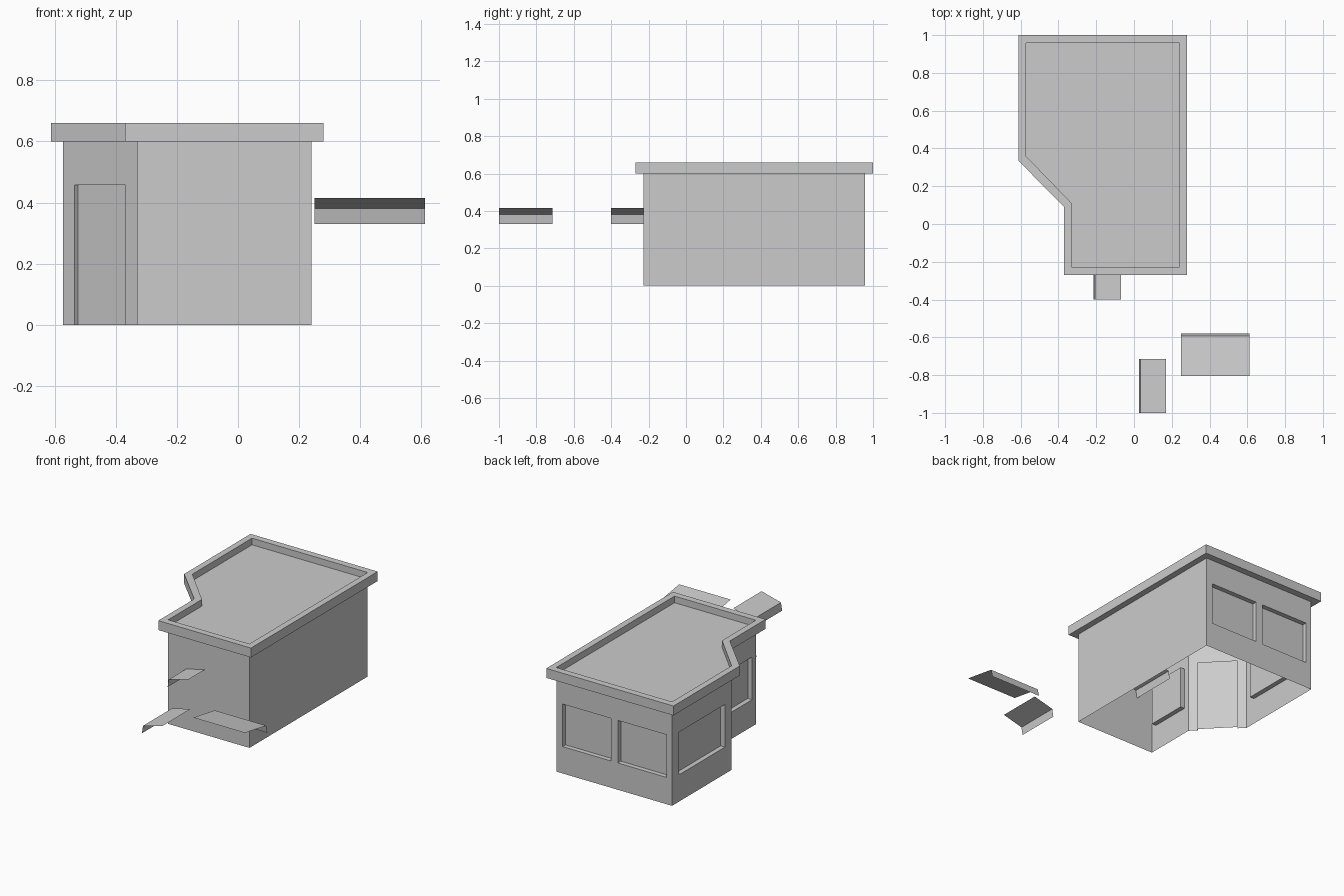
import bpy
from mathutils import Vector

if "Cube" in bpy.data.objects:
    bpy.data.objects.remove(bpy.data.objects["Cube"])

WALL_TOP, CORNICE_TOP, ROOF_Z = 0.60, 0.66, 0.618
# Footprints, counter-clockwise from the angled entrance corner
WALLS = [(-0.572, 0.36), (-0.33, 0.11), (-0.33, -0.228),
         (0.24, -0.228), (0.24, 0.957), (-0.572, 0.957)]
OUTER = [(-0.612, 0.335), (-0.37, 0.09), (-0.37, -0.27),
         (0.28, -0.27), (0.28, 1.0), (-0.612, 1.0)]


def make(name, faces):
    """Build a flat-shaded object from a list of face corner lists."""
    verts, polys = [], []
    for f in faces:
        polys.append(range(len(verts), len(verts) + len(f)))
        verts.extend(f)
    mesh = bpy.data.meshes.new(name)
    mesh.from_pydata(verts, [], [list(p) for p in polys])
    obj = bpy.data.objects.new(name, mesh)
    bpy.context.collection.objects.link(obj)
    return obj


def wall(name, a, b, openings=(), depth=0.03):
    """Wall panel from a to b; each opening is (start, end, sill, head)."""
    a, b = Vector((*a, 0)), Vector((*b, 0))
    length = (b - a).length
    d = (b - a) / length
    inward = Vector((-d.y, d.x, 0))

    def p(s, z, t=0):
        return a + d * s + inward * t + Vector((0, 0, z))

    def panel(s0, s1, z0, z1, t=0):
        return [p(s0, z0, t), p(s1, z0, t), p(s1, z1, t), p(s0, z1, t)]

    faces, s = [], 0
    for s0, s1, z0, z1 in openings:
        faces.append(panel(s, s0, 0, WALL_TOP))
        faces.append(panel(s0, s1, z1, WALL_TOP))
        if z0 > 0:
            faces.append(panel(s0, s1, 0, z0))
        # recessed pane and its reveals
        front, back = panel(s0, s1, z0, z1), panel(s0, s1, z0, z1, depth)
        faces.append(back)
        for i in range(4):
            if i == 0 and z0 == 0:
                continue
            j = (i + 1) % 4
            faces.append([front[i], front[j], back[j], back[i]])
        s = s1
    faces.append(panel(s, length, 0, WALL_TOP))
    return make(name, faces)


# Walls with their door and window recesses
SILL, HEAD = 0.17, 0.44
wall("entrance_wall", WALLS[0], WALLS[1], [(0.054, 0.292, 0, 0.457)], 0.015)
wall("left_front_wall", WALLS[1], WALLS[2], [(0.036, 0.301, SILL, HEAD)])
wall("front_wall", WALLS[2], WALLS[3])
wall("right_wall", WALLS[3], WALLS[4])
wall("back_wall", WALLS[4], WALLS[5],
     [(0.045, 0.385, SILL, HEAD), (0.432, 0.772, SILL, HEAD)])
wall("left_back_wall", WALLS[5], WALLS[0], [(0.07, 0.53, SILL, HEAD)])


# Overhanging cornice and parapet
def at(loop, z):
    return [Vector((x, y, z)) for x, y in loop]


rings = [at(WALLS, ROOF_Z), at(WALLS, WALL_TOP), at(OUTER, WALL_TOP),
         at(OUTER, CORNICE_TOP), at(WALLS, CORNICE_TOP), at(WALLS, ROOF_Z)]
cornice = []
for lo, hi in zip(rings[1:], rings[2:]):
    for i in range(6):
        j = (i + 1) % 6
        cornice.append([lo[i], lo[j], hi[j], hi[i]])
make("cornice", cornice)

# Sunken flat roof
make("roof", [at(WALLS, ROOF_Z)])


# Thin awnings: sloping sheet with a hanging lip
def awning(name, high, fold, lip, start, end, along_y):
    profile = [(high, 0.415), (fold, 0.38), (lip, 0.33)]

    def pt(o, z, s):
        return Vector((o, s, z)) if along_y else Vector((s, o, z))

    make(name, [[pt(*u, start), pt(*u, end), pt(*v, end), pt(*v, start)][::-1]
                for u, v in zip(profile, profile[1:])])


awning("left_front_awning", 0.17, 0.034, 0.026, -1.0, -0.715, True)
awning("left_back_awning", -0.07, -0.206, -0.214, -0.40, 0.075, True)
awning("back_awning", -0.805, -0.592, -0.58, 0.25, 0.612, False)
